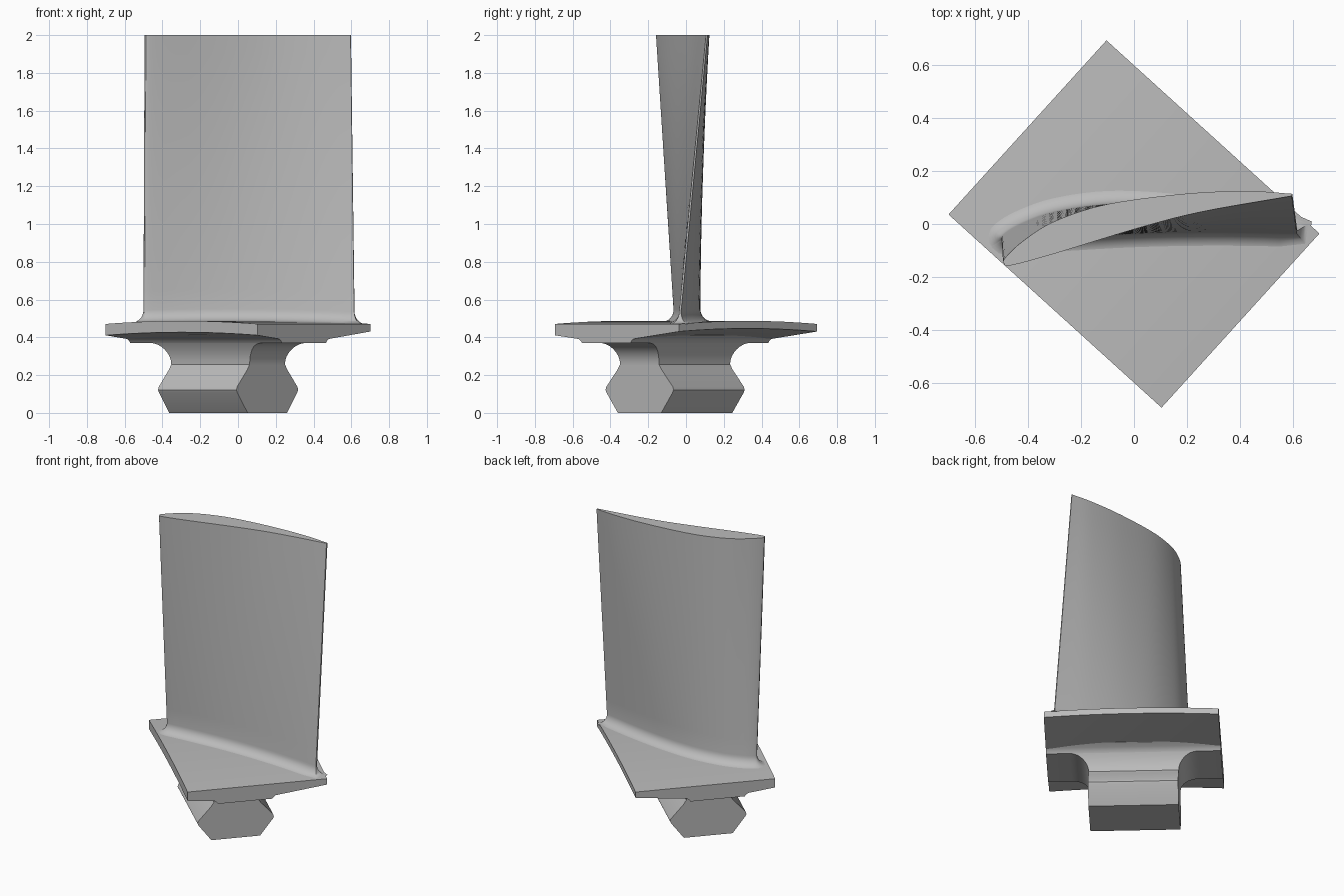
import bpy
import bmesh
import math
from mathutils import Vector

if "Cube" in bpy.data.objects:
    bpy.data.objects.remove(bpy.data.objects["Cube"])

metal = bpy.data.materials.new("grey_metal")
metal.use_nodes = True
colour = (0.5, 0.5, 0.5, 1)
metal.diffuse_color = colour
metal.node_tree.nodes["Principled BSDF"].inputs["Base Color"].default_value = colour

# Platform axes: U runs along the long edge, V along the short edge
U = Vector((0.741, -0.672, 0)).normalized()
V = Vector((-U.y, U.x, 0))
HALF_U, HALF_V = 0.543, 0.444
TOP = 0.487


def place(u, v, z):
    return U * u + V * v + Vector((0, 0, z))


def crown(u):
    """Drop of the curved platform away from its middle."""
    return 0.055 * u * u


def loft(name, rings, angle=30):
    """Skin closed rings of equal length and cap both ends."""
    bm = bmesh.new()
    rows = [[bm.verts.new(p) for p in ring] for ring in rings]
    n = len(rows[0])
    for a, b in zip(rows, rows[1:]):
        for i in range(n):
            j = (i + 1) % n
            bm.faces.new((a[i], a[j], b[j], b[i]))
    bm.faces.new(rows[0][::-1])
    bm.faces.new(rows[-1])
    bmesh.ops.recalc_face_normals(bm, faces=bm.faces)
    mesh = bpy.data.meshes.new(name)
    bm.to_mesh(mesh)
    bm.free()
    mesh.materials.append(metal)
    obj = bpy.data.objects.new(name, mesh)
    bpy.context.collection.objects.link(obj)
    bpy.ops.object.select_all(action='DESELECT')
    obj.select_set(True)
    bpy.context.view_layer.objects.active = obj
    bpy.ops.object.shade_smooth_by_angle(angle=math.radians(angle))
    return obj


# Platform: a wedge-bottomed section swept along a shallow arc
section = [(-HALF_V, TOP), (HALF_V, TOP), (HALF_V, 0.447),
           (0.11, 0.407), (-0.27, 0.407), (-HALF_V, 0.427)]
stations = [HALF_U * (i / 10 - 1) for i in range(21)]
loft("platform", [[place(u, v, z - crown(u)) for v, z in section] for u in stations])

# Root: rectangles stacked upward as (half width, half length, height)
ROOT_V, ROOT_L = -0.078, 0.28
levels = [(0.155, ROOT_L, 0), (0.236, ROOT_L, 0.107), (0.243, ROOT_L, 0.122),
          (0.238, ROOT_L, 0.138), (0.158, ROOT_L, 0.228), (0.144, ROOT_L, 0.25)]
for i in range(9):
    t = math.radians(90 * i / 8)
    height = 0.257 + 0.113 * math.sin(t)
    flare = 0.139 + 0.034 * ((height - 0.257) / 0.113) ** 2
    levels.append((flare, ROOT_L + 0.115 * (1 - math.cos(t)), height))
levels += [(0.173, HALF_U, 0.37), (0.182, HALF_U, 0.382),
           (0.2, HALF_U, 0.395), (0.23, HALF_U, 0.41), (0.23, HALF_U, 0.43)]
corners = [(-1, -1), (1, -1), (1, 1), (-1, 1)]
loft("root", [[place(a * length, ROOT_V + b * width, z) for a, b in corners]
              for width, length, z in levels])


# Airfoil sections run from the trailing edge over the crest and back
def smooth_path(points, steps=5):
    pts = [Vector(p) for p in points]
    pts = [2 * pts[0] - pts[1]] + pts + [2 * pts[-1] - pts[-2]]
    out = []
    for a, b, c, d in zip(pts, pts[1:], pts[2:], pts[3:]):
        for s in range(steps):
            t = s / steps
            out.append(0.5 * (2 * b + (c - a) * t + (2 * a - 5 * b + 4 * c - d) * t ** 2
                              + (3 * b - a - 3 * c + d) * t ** 3))
    return out + [pts[-2]]


base = smooth_path([(0.617, -0.026), (0.37, 0.03), (0.13, 0.066), (-0.1, 0.075),
                    (-0.3, 0.047), (-0.43, 0.0), (-0.494, -0.04), (-0.496, -0.058),
                    (-0.47, -0.066), (-0.3, -0.055), (0, -0.038), (0.3, -0.032),
                    (0.615, -0.036)])
tip = smooth_path([(0.598, 0.114), (0.437, 0.124), (0.2, 0.115), (-0.1, 0.075),
                   (-0.3, 0.01), (-0.42, -0.065), (-0.488, -0.13), (-0.49, -0.15),
                   (-0.468, -0.157), (-0.317, -0.117), (0, -0.02), (0.25, 0.045),
                   (0.596, 0.106)])


def outward(points, i):
    p = points[i]
    before = (p - points[i - 1]).normalized()
    after = (points[(i + 1) % len(points)] - p).normalized()
    tangent = (before + after).normalized()
    return Vector((tangent.y, -tangent.x))


# Blade: a fillet ring set at the foot, then a straight twisted loft to the tip
RADIUS = 0.065
sign = 1 if outward(base, 15).y > 0 else -1
rings = []
for i in range(9):
    t = math.radians(90 * i / 8)
    ring = []
    for k, p in enumerate(base):
        q = p + sign * outward(base, k) * RADIUS * (1 - math.sin(t))
        z = TOP - 0.002 - crown(q.to_3d().dot(U)) + RADIUS * (1 - math.cos(t))
        ring.append((q.x, q.y, z))
    rings.append(ring)
foot = rings[-1]
for i in range(1, 15):
    f = i / 14
    rings.append([(a[0] + (b.x - a[0]) * f, a[1] + (b.y - a[1]) * f, a[2] + (2 - a[2]) * f)
                  for a, b in zip(foot, tip)])
loft("blade", rings, 40)
